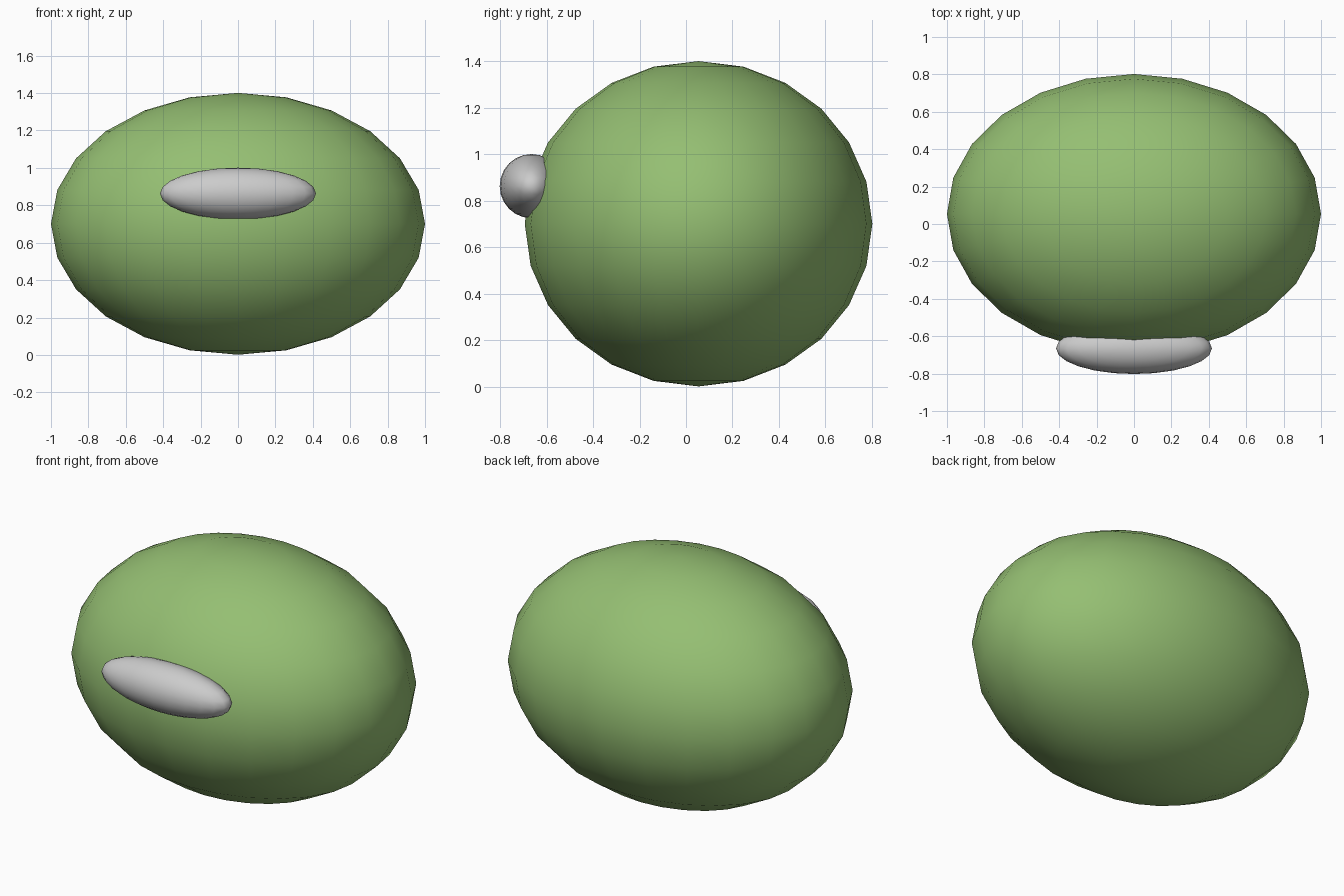
import bpy

if "Cube" in bpy.data.objects:
    bpy.data.objects.remove(bpy.data.objects["Cube"])


def ellipsoid(name, center, radii):
    """Smooth UV sphere stretched to the given radii."""
    bpy.ops.mesh.primitive_uv_sphere_add(segments=24, ring_count=12, radius=1, location=center)
    ob = bpy.context.object
    ob.name = name
    ob.scale = radii
    bpy.ops.object.transform_apply(location=False, rotation=False, scale=True)
    bpy.ops.object.shade_smooth()
    return ob


# Green head
head = ellipsoid("head", (0, 0.054, 0.701), (1.0, 0.748, 0.7))
green = bpy.data.materials.new("green")
green.diffuse_color = (0.30, 0.52, 0.17, 1)
green.use_nodes = True
green.node_tree.nodes["Principled BSDF"].inputs["Base Color"].default_value = green.diffuse_color
head.data.materials.append(green)

# Grey oval bulge on the front
ellipsoid("front_bulge", (0, -0.665, 0.863), (0.417, 0.137, 0.138))
